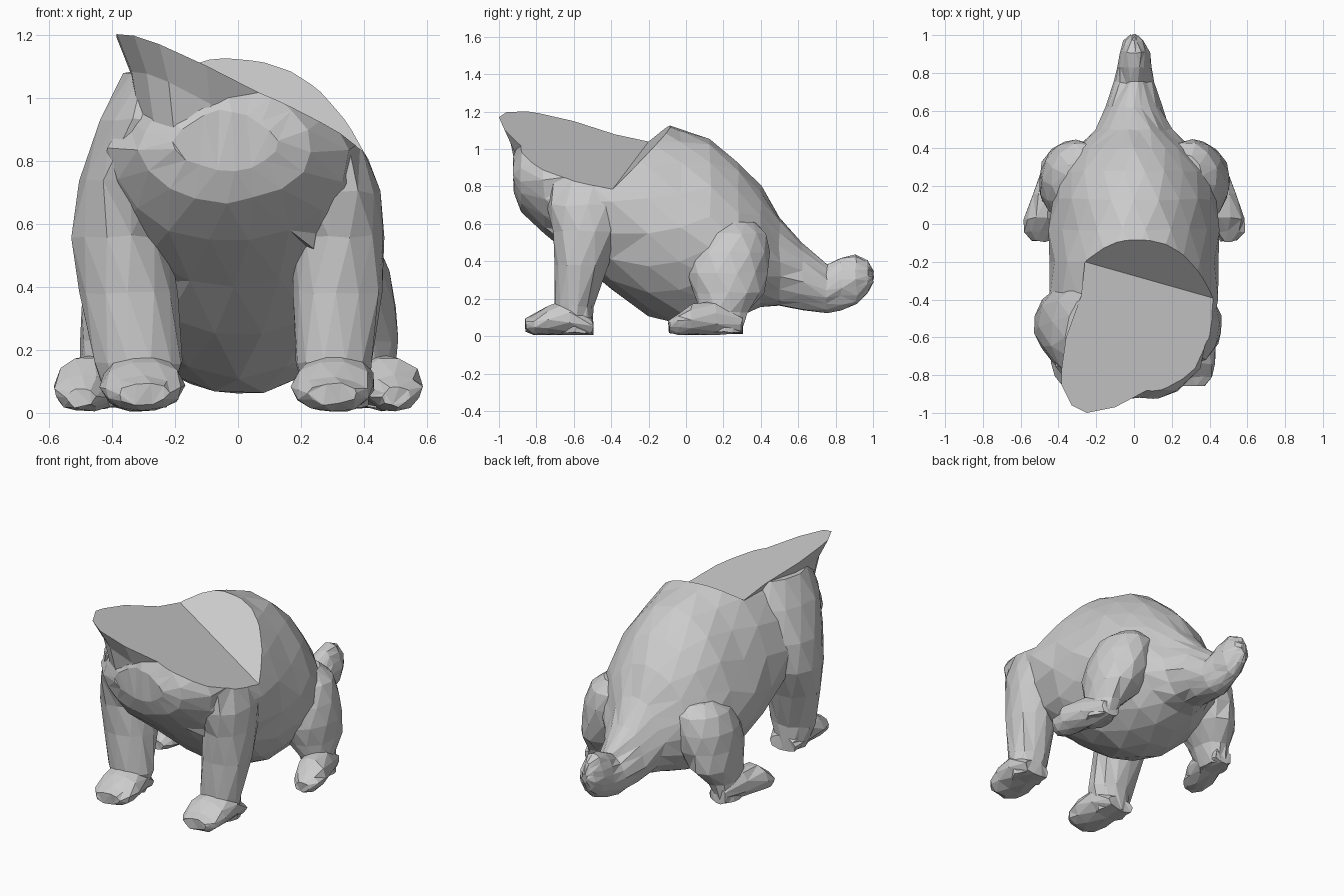
import bpy, bmesh, math, random
from mathutils import Vector

random.seed(4)


def plane_a(x, y):          # large slanted front cut
    return 0.8965 - 0.4226 * x - 0.168 * y


def plane_b(x, y):          # steep cut rising to the back
    return 1.204 - 0.1045 * x + 0.955 * y


def finish(name, bm):
    bmesh.ops.recalc_face_normals(bm, faces=bm.faces)
    me = bpy.data.meshes.new(name)
    bm.to_mesh(me)
    bm.free()
    ob = bpy.data.objects.new(name, me)
    bpy.context.collection.objects.link(ob)
    return ob


def skin(name, rings, jitter=0.0, floor=None):
    """Join rings of points into a closed faceted shape."""
    bm = bmesh.new()
    rows = []
    for ring in rings:
        row = []
        for p in ring:
            q = Vector(p) + Vector([random.uniform(-jitter, jitter) for _ in range(3)])
            if floor is not None:
                q.z = max(q.z, floor)
            row.append(bm.verts.new(q))
        rows.append(row)
    n = len(rows[0])
    for a, b in zip(rows, rows[1:]):
        for i in range(n):
            j = (i + 1) % n
            bm.faces.new((a[i], a[j], b[j], b[i]))
    bm.faces.new(rows[0][::-1])
    bm.faces.new(rows[-1])
    if jitter:
        bmesh.ops.triangulate(bm, faces=bm.faces)
    return finish(name, bm)


def ellipse(axis, c, r1, r2, n, turn, taper):
    """Ellipse around the y axis (x, z radii) or the z axis (x, y radii)."""
    pts = []
    for i in range(n):
        t = 2 * math.pi * (i + turn) / n
        u, v = r1 * math.cos(t), r2 * math.sin(t)
        u *= 1 - taper * math.sqrt(max(0, math.sin(t)))     # narrower upper half
        pts.append((c[0] + u, c[1], c[2] + v) if axis == 'y' else (c[0] + u, c[1] + v, c[2]))
    return pts


def loft(name, axis, sections, n=10, jitter=0.006, floor=0.005, side=1, taper=0):
    # half-turned alternate rings give an irregular triangle pattern
    rings = [ellipse(axis, (side * x, y, z), r1, r2, n, 0.5 * (k % 2), taper)
             for k, (x, y, z, r1, r2) in enumerate(sections)]
    return skin(name, rings, jitter, floor)


# Body and tail: x offset, y, bottom, top, half width
profile = [(-0.04, -0.92, 0.77, 0.96, 0.17), (-0.04, -0.88, 0.67, 1.06, 0.28),
           (-0.03, -0.76, 0.54, 1.14, 0.38), (-0.01, -0.58, 0.40, 1.18, 0.43),
           (0, -0.40, 0.24, 1.19, 0.45), (0, -0.20, 0.11, 1.17, 0.46),
           (0, -0.03, 0.055, 1.11, 0.45), (0, 0.13, 0.06, 1.05, 0.44),
           (0, 0.28, 0.10, 0.93, 0.39), (0, 0.40, 0.15, 0.80, 0.31),
           (0, 0.50, 0.16, 0.64, 0.20), (0, 0.62, 0.135, 0.50, 0.15),
           (0, 0.75, 0.125, 0.38, 0.11), (0, 0.83, 0.14, 0.42, 0.095),
           (0, 0.91, 0.17, 0.44, 0.08), (0, 0.97, 0.23, 0.40, 0.055),
           (0, 1.0, 0.29, 0.35, 0.02)]
body = loft("body_and_tail", 'y',
            [(x, y, (lo + hi) / 2, w, (hi - lo) / 2) for x, y, lo, hi, w in profile],
            n=18, taper=0.17)
parts = [body]

# Flared neck stump ending flush on the slanted cut
outline = [(-0.26, -0.20), (-0.28, -0.38), (-0.36, -0.60), (-0.385, -0.78), (-0.385, -0.85),
           (-0.33, -0.96), (-0.25, -1.0), (-0.10, -0.97), (0.07, -0.88), (0.20, -0.84),
           (0.32, -0.72), (0.37, -0.56), (0.335, -0.37)]
rings = []
for s, drop in ((1, 0), (0.87, 0.12), (0.76, 0.36)):
    rings.append([(-0.02 + (x + 0.02) * s, -0.55 + (y + 0.55) * s, plane_a(x, y) - drop)
                  for x, y in outline])
skin("neck", rings)

# Front legs: x, y, z, x radius, y radius
parts.append(loft("front_leg_right", 'z', [
    (0.32, -0.59, 0.02, 0.09, 0.09), (0.305, -0.60, 0.16, 0.125, 0.105),
    (0.315, -0.56, 0.38, 0.145, 0.14), (0.32, -0.53, 0.56, 0.15, 0.18),
    (0.30, -0.53, 0.70, 0.15, 0.22), (0.25, -0.54, 0.86, 0.14, 0.23)], n=12))
parts.append(loft("front_leg_left", 'z', [
    (0.32, -0.59, 0.02, 0.09, 0.09), (0.315, -0.60, 0.16, 0.14, 0.105),
    (0.345, -0.56, 0.38, 0.155, 0.14), (0.375, -0.53, 0.56, 0.16, 0.18),
    (0.345, -0.54, 0.74, 0.165, 0.22), (0.29, -0.58, 0.93, 0.15, 0.25),
    (0.24, -0.60, 1.08, 0.12, 0.22)], n=12, side=-1))

for side, word in ((1, "right"), (-1, "left")):
    # Front paw: sections run forward
    loft("front_paw_" + word, 'y', [
        (0.32, -0.50, 0.05, 0.09, 0.045), (0.31, -0.62, 0.10, 0.125, 0.10),
        (0.30, -0.74, 0.085, 0.135, 0.08), (0.30, -0.81, 0.06, 0.12, 0.055),
        (0.30, -0.855, 0.06, 0.08, 0.035)], side=side)
    # Haunch, reaching back to the tail root
    loft("hind_leg_" + word, 'z', [
        (0.44, 0.20, 0.02, 0.07, 0.10), (0.41, 0.20, 0.13, 0.09, 0.13),
        (0.365, 0.23, 0.23, 0.14, 0.19), (0.325, 0.22, 0.34, 0.18, 0.22),
        (0.305, 0.23, 0.45, 0.18, 0.22), (0.28, 0.25, 0.55, 0.16, 0.18),
        (0.26, 0.26, 0.61, 0.10, 0.11)], n=12, side=side)
    # Hind paw, turned slightly outward
    loft("hind_paw_" + word, 'y', [
        (0.43, 0.30, 0.06, 0.06, 0.045), (0.45, 0.16, 0.095, 0.09, 0.09),
        (0.485, 0.03, 0.09, 0.10, 0.085), (0.50, -0.04, 0.065, 0.085, 0.055),
        (0.50, -0.09, 0.05, 0.045, 0.03)], side=side)

# Wedge cutter: the two planes meet along a skewed ridge
bm = bmesh.new()
for x in (-1.5, 1.5):
    t = (x - 0.34) / -0.6
    y = -0.37 + 0.17 * t
    for p in ((x, y, plane_a(x, y)), (x, -2, plane_a(x, -2)), (x, 1, plane_b(x, 1))):
        bm.verts.new(p)
bmesh.ops.convex_hull(bm, input=bm.verts)
cutter = finish("cut_wedge", bm)
cutter.hide_render = True

for ob in parts:
    mod = ob.modifiers.new("cut", 'BOOLEAN')
    mod.operation = 'DIFFERENCE'
    mod.solver = 'EXACT'
    mod.object = cutter
    bpy.context.view_layer.objects.active = ob
    bpy.ops.object.modifier_apply(modifier="cut")
bpy.data.objects.remove(cutter)
